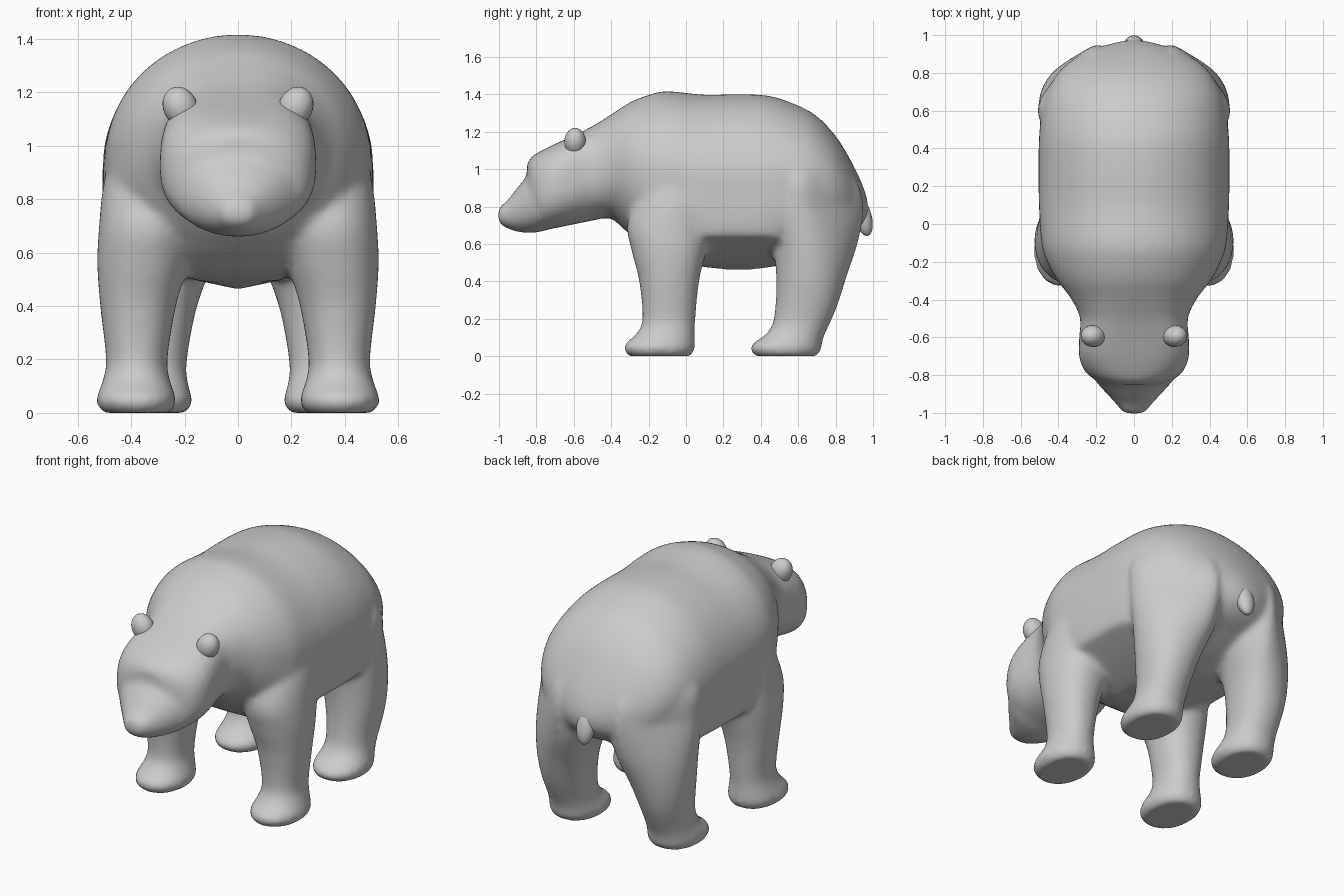
import bpy, bmesh, math

if "Cube" in bpy.data.objects:
    bpy.data.objects.remove(bpy.data.objects["Cube"])


def smooth_keys(keys, steps=5):
    """Catmull-Rom interpolation between cross-section keys."""
    out = []
    for i in range(len(keys) - 1):
        p0, p1 = keys[max(i - 1, 0)], keys[i]
        p2, p3 = keys[i + 1], keys[min(i + 2, len(keys) - 1)]
        for s in range(steps):
            t = s / steps
            out.append([0.5 * (2 * b + (c - a) * t + (2 * a - 5 * b + 4 * c - d) * t * t
                               + (3 * b - a - 3 * c + d) * t ** 3)
                        for a, b, c, d in zip(p0, p1, p2, p3)])
    return out + [list(keys[-1])]


def loft(bm, keys, to_point, sides=64):
    """Skin superellipse rings; key = (station, a0, a1, b0, b1, lower and upper squareness)."""
    rings = []
    for st, a0, a1, b0, b1, lower, upper in smooth_keys(keys):
        ring = []
        for k in range(sides):
            ang = 2 * math.pi * k / sides
            c, s = math.cos(ang), math.sin(ang)
            e = upper if s > 0 else lower
            a = (a0 + a1) / 2 + (a1 - a0) / 2 * math.copysign(abs(c) ** (2 / e), c)
            b = (b0 + b1) / 2 + (b1 - b0) / 2 * math.copysign(abs(s) ** (2 / e), s)
            ring.append(bm.verts.new(to_point(st, a, b)))
        rings.append(ring)
    faces = [bm.faces.new((r[k], r[(k + 1) % sides], q[(k + 1) % sides], q[k]))
             for r, q in zip(rings, rings[1:]) for k in range(sides)]
    faces += [bm.faces.new(rings[0]), bm.faces.new(rings[-1])]
    bmesh.ops.recalc_face_normals(bm, faces=faces)


def along_y(y, x, z):
    """Belly rises from the centre line toward the flanks."""
    return (x, y, max(z, .463 + .19 * (abs(x) / .5) ** 1.5))


def sym(rows):
    return [(y, -w, w, zb, zt, lo, up) for y, w, zb, zt, lo, up in rows]


bm = bmesh.new()

# Head and torso: y, half width, bottom, top, lower and upper squareness
loft(bm, sym([
    (-.85, .12, .75, 1.03, 2.2, 2.2), (-.827, .20, .70, 1.065, 2.3, 2.4),
    (-.78, .26, .675, 1.095, 2.3, 2.6), (-.70, .291, .685, 1.135, 2.4, 2.9),
    (-.60, .29, .705, 1.18, 2.4, 3.0), (-.50, .285, .725, 1.23, 2.3, 2.6),
    (-.40, .33, .735, 1.293, 2.2, 2.2), (-.30, .405, .65, 1.357, 2.4, 2.05),
    (-.20, .46, .57, 1.397, 2.8, 2.0), (-.10, .49, .515, 1.417, 3.3, 2.0),
    (.10, .503, .475, 1.398, 4, 2.0), (.28, .505, .46, 1.401, 4, 2.0),
    (.45, .503, .475, 1.391, 3.8, 2.0), (.60, .488, .52, 1.34, 3.0, 2.0),
    (.70, .46, .56, 1.283, 2.6, 2.0), (.80, .402, .61, 1.178, 2.3, 2.0),
    (.88, .31, .65, 1.048, 2.2, 2.0), (.94, .17, .70, .925, 2, 2),
    (.972, .05, .75, .83, 2, 2)]), along_y)

# Muzzle
loft(bm, sym([
    (-.70, .22, .69, .93, 2.2, 2.2), (-.78, .235, .665, .965, 2.2, 2.2),
    (-.84, .197, .659, .967, 2.2, 2.2), (-.90, .143, .665, .903, 2.2, 2.2),
    (-.95, .098, .681, .84, 2.2, 2.2), (-.985, .07, .70, .808, 2.3, 2.3),
    (-1.004, .052, .722, .787, 2.3, 2.3)]), along_y)

# Legs: z, inner x, outer x, front y, rear y
front_leg = [
    (0, .255, .505, -.305, .025), (.035, .233, .529, -.332, .046),
    (.07, .237, .525, -.322, .048), (.12, .254, .507, -.265, .046),
    (.20, .264, .494, -.233, .05), (.40, .232, .516, -.25, .07),
    (.56, .185, .527, -.29, .108), (.70, .16, .52, -.315, .14),
    (.85, .16, .505, -.265, .17), (1.0, .17, .47, -.19, .15)]
hind_leg = [
    (0, .195, .455, .37, .70), (.035, .172, .477, .345, .722),
    (.07, .176, .473, .36, .727), (.12, .189, .46, .43, .743),
    (.20, .191, .457, .47, .78), (.40, .153, .487, .483, .867),
    (.60, .08, .503, .465, .937), (.80, .03, .508, .43, .96),
    (.95, .06, .503, .44, .92), (1.1, .14, .42, .50, .79)]


def leg_point(side, hind):
    """Thighs wrap round the rump: pull the outer rear corner forward, more so higher up."""
    def point(z, x, y):
        if hind:
            wrap = min(max((z - .25) / .55, 0), 1) * .65
            y -= wrap * max(x - .2, 0) * max((y - .5) / .42, 0)
        return (side * x, y, z)
    return point


for side in (-1, 1):
    for leg, hind in ((front_leg, False), (hind_leg, True)):
        loft(bm, [k + (2.15, 2.15) for k in leg], leg_point(side, hind))

mesh = bpy.data.meshes.new("bear_body")
bm.to_mesh(mesh)
bm.free()
body = bpy.data.objects.new("bear_body", mesh)
bpy.context.collection.objects.link(body)

# Fuse the parts into one continuous skin
remesh = body.modifiers.new("fuse", 'REMESH')
remesh.mode = 'VOXEL'
remesh.voxel_size = 0.016
remesh.use_smooth_shade = True
relax = body.modifiers.new("relax", 'SMOOTH')
relax.factor = 0.5
relax.iterations = 12


def blob(name, loc, scale, rot=(0, 0, 0)):
    bpy.ops.mesh.primitive_uv_sphere_add(segments=24, ring_count=14, location=loc, rotation=rot)
    ob = bpy.context.object
    ob.name = name
    ob.scale = scale
    bpy.ops.object.shade_smooth()
    return ob


# Ears, leaning outward from the head
for side, name in ((-1, "right_ear"), (1, "left_ear")):
    blob(name, (side * .216, -.593, 1.146), (.064, .058, .077), (0, side * math.radians(25), 0))

# Tail
blob("tail", (0, .947, .745), (.054, .046, .105), (math.radians(14), 0, 0))
